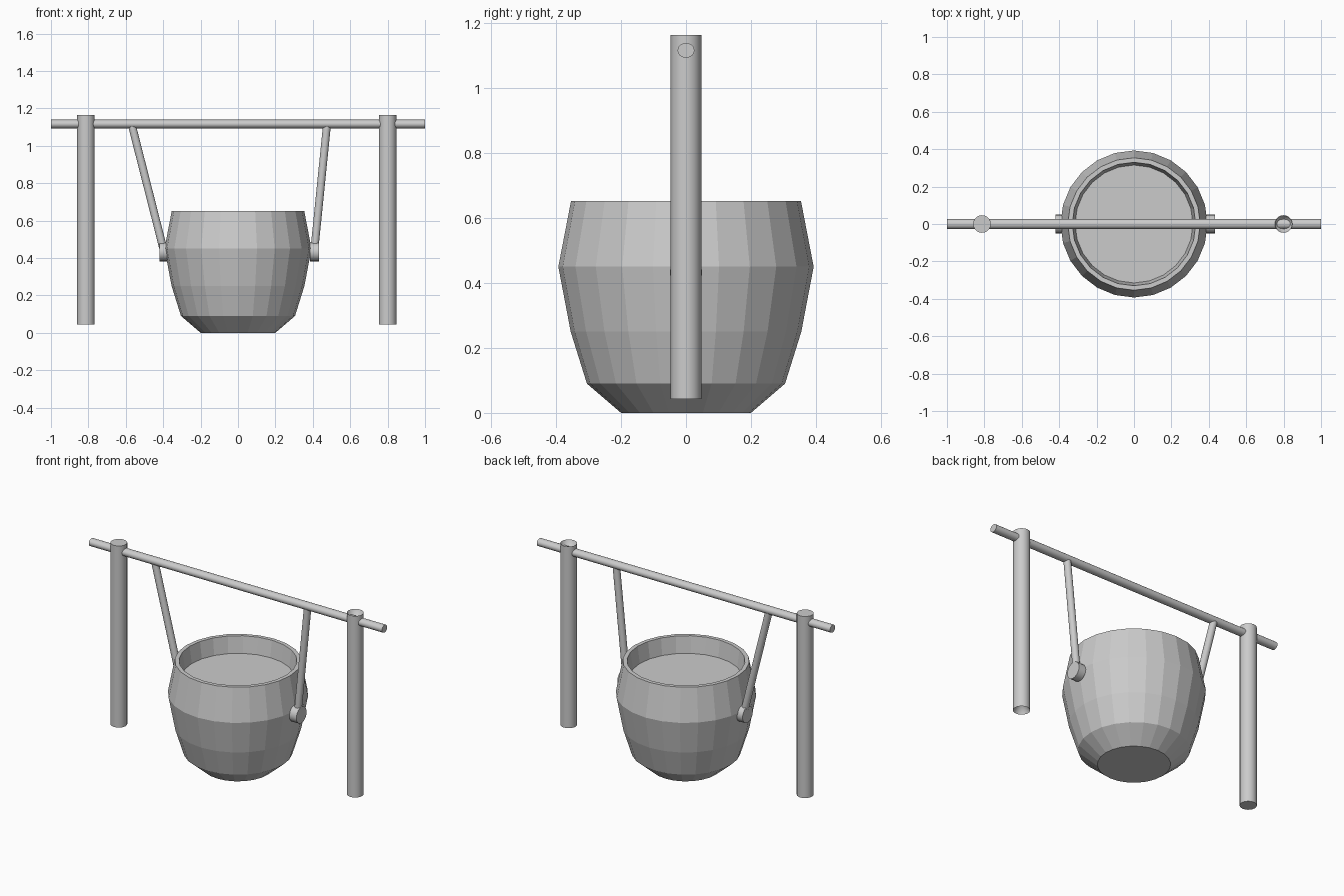
import bpy, bmesh, math
from mathutils import Vector

if "Cube" in bpy.data.objects:
    bpy.data.objects.remove(bpy.data.objects["Cube"])


def lathe(name, profile, segments, smooth=False):
    """Revolve (radius, z) points about z; radius 0 makes a pole."""
    bm = bmesh.new()
    rings = []
    for r, z in profile:
        n = segments if r > 0 else 1
        rings.append([bm.verts.new((r * math.cos(2 * math.pi * i / segments),
                                    r * math.sin(2 * math.pi * i / segments), z))
                      for i in range(n)])
    for a, b in zip(rings, rings[1:]):
        for i in range(segments):
            j = (i + 1) % segments
            if len(a) == 1:
                bm.faces.new((a[0], b[j], b[i]))
            elif len(b) == 1:
                bm.faces.new((a[i], a[j], b[0]))
            else:
                bm.faces.new((a[i], a[j], b[j], b[i]))
    bmesh.ops.recalc_face_normals(bm, faces=bm.faces)
    mesh = bpy.data.meshes.new(name)
    bm.to_mesh(mesh)
    bm.free()
    obj = bpy.data.objects.new(name, mesh)
    bpy.context.collection.objects.link(obj)
    if smooth:
        bpy.ops.object.select_all(action='DESELECT')
        obj.select_set(True)
        bpy.context.view_layer.objects.active = obj
        bpy.ops.object.shade_smooth_by_angle(angle=math.radians(35))
    return obj


def rod(name, start, end, radius, segments=20, hollow=0.0):
    """Cylinder between two points; hollow sinks a cone into both ends."""
    start, end = Vector(start), Vector(end)
    axis = end - start
    length = axis.length
    obj = lathe(name, [(0, hollow), (radius, 0), (radius, length), (0, length - hollow)],
                segments, True)
    obj.rotation_mode = 'QUATERNION'
    obj.rotation_quaternion = axis.to_track_quat('Z', 'Y')
    obj.location = start
    return obj


# Faceted pot with a thin rim and its contents
lathe("pot", [(0, 0), (0.20, 0), (0.305, 0.09), (0.355, 0.25), (0.393, 0.45),
              (0.354, 0.652), (0.33, 0.652), (0.315, 0.55), (0, 0.55)], 24)

# Upright posts; the right one has sunken ends
rod("left_post", (-0.813, 0, 0.043), (-0.813, 0, 1.163), 0.047)
rod("right_post", (0.80, 0, 0.043), (0.80, 0, 1.163), 0.047, hollow=0.1)

# Slightly flattened crossbar
bar = rod("crossbar", (-1, 0, 1.116), (1, 0, 1.116), 1.0)
for v in bar.data.vertices:
    x, y, z = v.co
    v.co = (0, 0, z) if abs(x) + abs(y) < 1e-6 else v.co
bar.rotation_mode = 'XYZ'
bar.rotation_euler = (0, math.pi / 2, 0)
bar.scale = (0.023, 0.026, 1)

# Handle arms and the lugs they hang from
for side, top_x, low_x, lug_in, lug_out in (("left", -0.566, -0.397, -0.375, -0.421),
                                            ("right", 0.475, 0.408, 0.385, 0.433)):
    rod(side + "_handle_arm", (top_x, 0, 1.105), (low_x, 0, 0.44), 0.021)
    rod(side + "_lug", (lug_in, 0, 0.432), (lug_out, 0, 0.432), 0.05)
